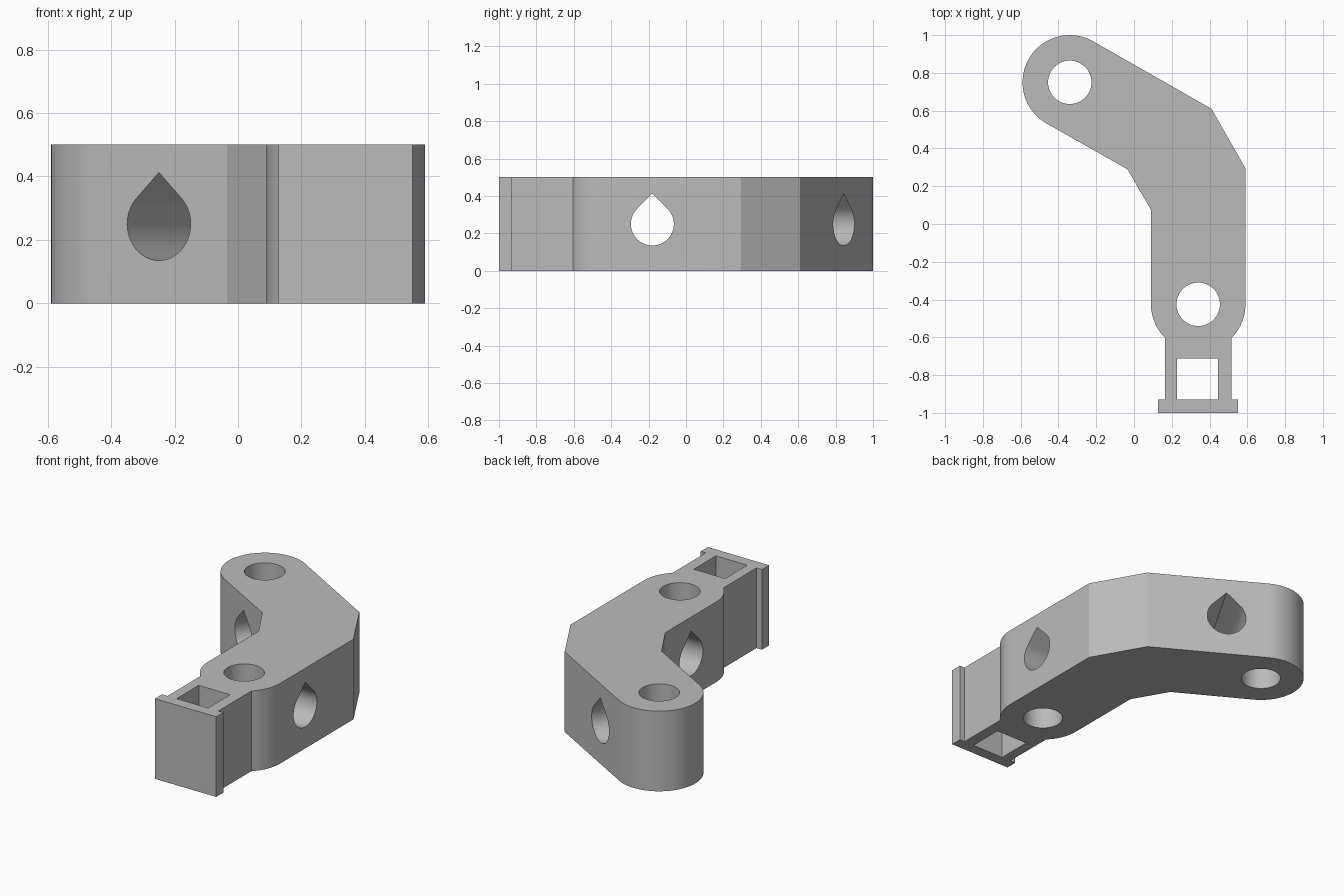
import bpy
import bmesh
from math import cos, sin, radians, sqrt
from mathutils import Matrix, Vector

cube = bpy.data.objects.get("Cube")
if cube:
    bpy.data.objects.remove(cube, do_unlink=True)

HEIGHT = 0.5
ARM_R = 0.25      # half width of the arm and radius of its rounded ends
HOLE_R = 0.115
FAR_END = Vector((-0.34, 0.75))
NEAR_END = Vector((0.34, -0.425))

grey = bpy.data.materials.new("plain grey")
grey.use_nodes = True
colour = (0.5, 0.5, 0.5, 1)
grey.diffuse_color = colour
grey.node_tree.nodes["Principled BSDF"].inputs["Base Color"].default_value = colour


def arc(centre, radius, start, end, steps):
    """Points on an arc, angles in degrees."""
    angles = [radians(start + (end - start) * i / steps) for i in range(steps + 1)]
    return [(centre[0] + radius * cos(a), centre[1] + radius * sin(a)) for a in angles]


def prism(name, outline, bottom, top, matrix=Matrix()):
    """Extrude a flat outline from bottom to top along its local z."""
    bm = bmesh.new()
    face = bm.faces.new([bm.verts.new((x, y, bottom)) for x, y in outline])
    extruded = bmesh.ops.extrude_face_region(bm, geom=[face])["geom"]
    verts = [v for v in extruded if isinstance(v, bmesh.types.BMVert)]
    bmesh.ops.translate(bm, verts=verts, vec=(0, 0, top - bottom))
    bmesh.ops.recalc_face_normals(bm, faces=bm.faces[:])
    bm.transform(matrix)
    mesh = bpy.data.meshes.new(name)
    bm.to_mesh(mesh)
    bm.free()
    mesh.materials.append(grey)
    obj = bpy.data.objects.new(name, mesh)
    bpy.context.collection.objects.link(obj)
    return obj


# Bent arm with rounded ends, narrow neck and end flange, counter-clockwise
outline = arc(FAR_END, ARM_R, 60, 240, 48)
outline += [(-0.035, 0.29), (0.09, 0.075)]
outline += arc(NEAR_END, ARM_R, 180, 225.5, 14)
outline += [(0.165, -0.93), (0.127, -0.93), (0.127, -1), (0.55, -1), (0.55, -0.93), (0.515, -0.93)]
outline += arc(NEAR_END, ARM_R, -45.5, 0, 14)
outline += [(0.59, 0.295), (0.41, 0.61)]
arm = prism("hinge_arm", outline, 0, HEIGHT)

# Vertical round holes and the square slot behind the flange
cutters = [prism("round_hole_cutter", arc(c, HOLE_R, 0, 352.5, 47), -0.1, HEIGHT + 0.1)
           for c in (FAR_END, NEAR_END)]
slot = [(0.228, -0.93), (0.445, -0.93), (0.445, -0.712), (0.228, -0.712)]
cutters.append(prism("slot_cutter", slot, -0.1, HEIGHT + 0.1))

# Teardrop cross holes, each square to its half of the arm
teardrop = arc((0, 0), HOLE_R, 135, 405, 40) + [(0, HOLE_R * sqrt(2))]
for x, y, turn in ((0.34, -0.18, 90), (-0.125, 0.627, -30)):
    place = (Matrix.Translation((x, y, HEIGHT / 2)) @ Matrix.Rotation(radians(turn), 4, 'Z')
             @ Matrix.Rotation(radians(90), 4, 'X'))
    cutters.append(prism("teardrop_cutter", teardrop, -0.32, 0.32, place))

for cutter in cutters:
    cutter.hide_render = True
    mod = arm.modifiers.new("cut", 'BOOLEAN')
    mod.operation = 'DIFFERENCE'
    mod.solver = 'EXACT'
    mod.object = cutter

# Bake the cuts, then drop the cutters
bpy.context.view_layer.update()
evaluated = arm.evaluated_get(bpy.context.evaluated_depsgraph_get())
cut_mesh = bpy.data.meshes.new_from_object(evaluated)
arm.modifiers.clear()
arm.data = cut_mesh
for cutter in cutters:
    bpy.data.objects.remove(cutter, do_unlink=True)

bpy.ops.object.select_all(action='DESELECT')
arm.select_set(True)
bpy.context.view_layer.objects.active = arm
bpy.ops.object.shade_smooth_by_angle(angle=radians(25))
